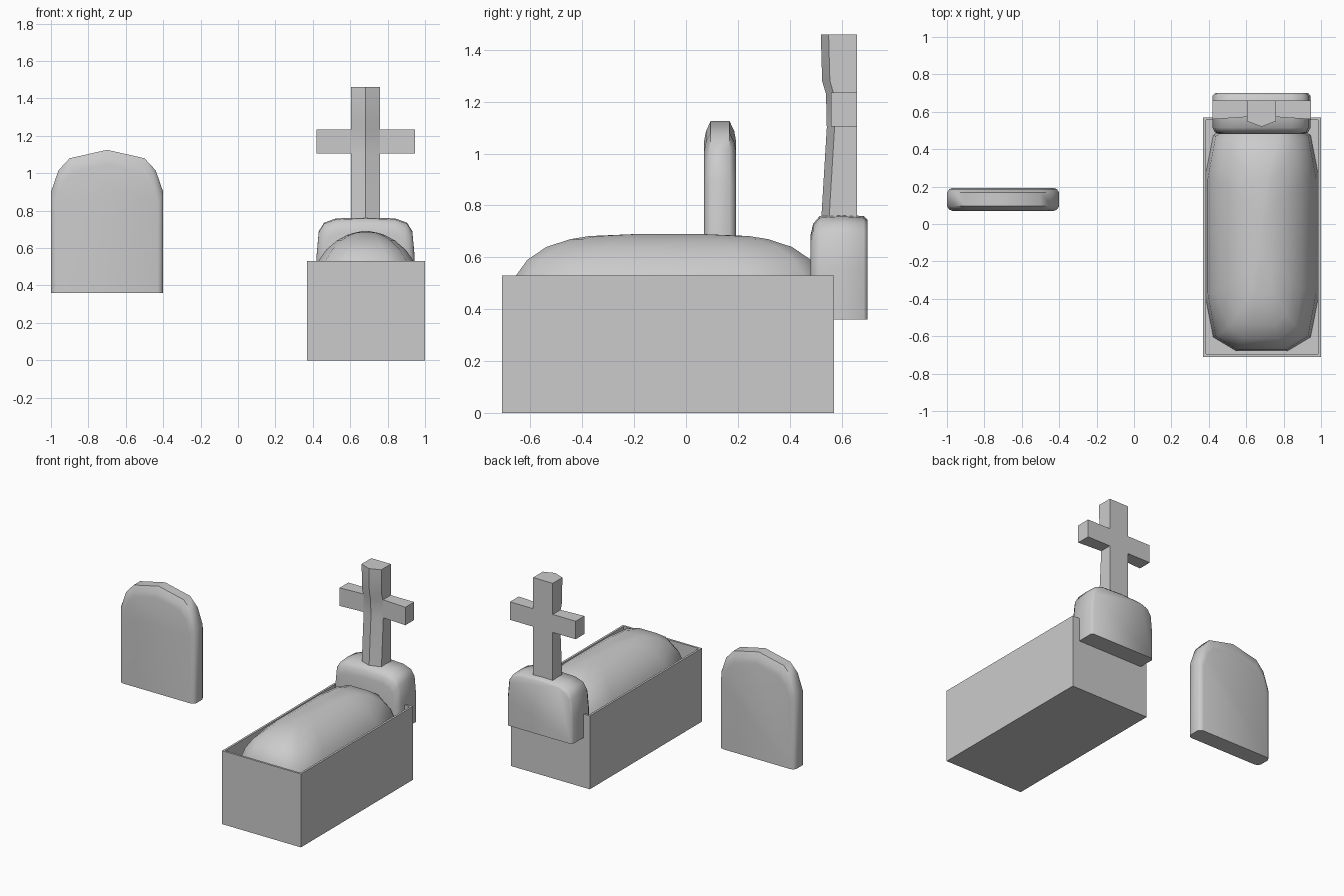
import bpy, math

if "Cube" in bpy.data.objects:
    bpy.data.objects.remove(bpy.data.objects["Cube"])


def make(name, verts, faces, angle=None):
    me = bpy.data.meshes.new(name)
    me.from_pydata(verts, [], faces)
    me.update()
    ob = bpy.data.objects.new(name, me)
    bpy.context.collection.objects.link(ob)
    bpy.ops.object.select_all(action='DESELECT')
    ob.select_set(True)
    bpy.context.view_layer.objects.active = ob
    bpy.ops.object.mode_set(mode='EDIT')
    bpy.ops.mesh.select_all(action='SELECT')
    bpy.ops.mesh.normals_make_consistent(inside=False)
    bpy.ops.object.mode_set(mode='OBJECT')
    if angle:
        bpy.ops.object.shade_smooth_by_angle(angle=math.radians(angle))
    return ob


def loft(name, rings, angle=None):
    """Skin equal-length rings and cap both ends."""
    n = len(rings[0])
    verts = [p for r in rings for p in r]
    faces = [tuple(range(n)), tuple(range((len(rings) - 1) * n, len(rings) * n))]
    for k in range(len(rings) - 1):
        for i in range(n):
            j = (i + 1) % n
            faces.append((k*n + i, k*n + j, (k+1)*n + j, (k+1)*n + i))
    return make(name, verts, faces, angle)


def rect(x0, x1, y0, y1, z):
    return [(x0, y0, z), (x1, y0, z), (x1, y1, z), (x0, y1, z)]


def slab(name, cx, z0, half, layers):
    """Upright slab: half = right half profile (dx, dz), layers = (y, x scale, z scale)."""
    prof = half + [(-x, z) for x, z in reversed(half) if x > 0]
    rings = [[(cx + x * sx, y, z0 + z * sz) for x, z in prof] for y, sx, sz in layers]
    return loft(name, rings, 50)


# Open planter box with thin walls
loft("grave_box", [rect(0.385, 0.985, -0.695, 0.555, 0.32),
                   rect(0.385, 0.985, -0.695, 0.555, 0.53),
                   rect(0.37, 1.0, -0.71, 0.57, 0.53),
                   rect(0.37, 1.0, -0.71, 0.57, 0.0)])

# Rounded mound inside the box
quarter = [(0.305, 0.31), (0.26, 0.54), (0.135, 0.615)]
outline = (quarter + [(-x, y) for x, y in reversed(quarter)]
           + [(-x, -y) for x, y in quarter] + [(x, -y) for x, y in reversed(quarter)])
levels = [(0.325, 1, 1), (0.45, 0.95, 0.99), (0.53, 0.836, 0.96), (0.59, 0.70, 0.89),
          (0.64, 0.51, 0.77), (0.67, 0.33, 0.62), (0.682, 0.2, 0.5), (0.69, 0.07, 0.2)]
loft("earth_mound", [[(0.684 + x * sx, -0.065 + y * sy, z) for x, y in outline]
                     for z, sx, sy in levels], 60)

# Cross base stone at the head of the box
slab("cross_base", 0.682, 0.36,
     [(0.262, 0), (0.262, 0.2), (0.25, 0.33), (0.222, 0.375), (0.16, 0.398), (0, 0.405)],
     [(0.48, 0.86, 0.80), (0.49, 0.95, 0.91), (0.515, 1, 0.985),
      (0.60, 1, 1), (0.685, 1, 0.985), (0.70, 0.95, 0.95)])

# Cross post with a ridged front
post = [(0.72, 0.52), (1.10, 0.543), (1.23, 0.54), (1.28, 0.525), (1.46, 0.52)]
loft("cross_post", [[(0.603, 0.66, z), (0.603, y + 0.03, z), (0.682, y, z),
                     (0.76, y + 0.03, z), (0.76, 0.66, z)] for z, y in post], 40)

# Cross arms, narrowing a little toward the post
arms = [(0.42, 0.56), (0.603, 0.572), (0.76, 0.572), (0.945, 0.56)]
loft("cross_arms", [[(x, y, 1.105), (x, 0.66, 1.105), (x, 0.66, 1.235), (x, y, 1.235)]
                    for x, y in arms], 40)

# Separate headstone
slab("headstone", -0.70, 0.36,
     [(0.30, 0), (0.30, 0.54), (0.26, 0.655), (0.20, 0.72), (0, 0.765)],
     [(0.07, 0.90, 0.90), (0.077, 0.96, 0.95), (0.095, 1, 1),
      (0.168, 1, 1), (0.186, 0.96, 0.95), (0.193, 0.90, 0.90)])
